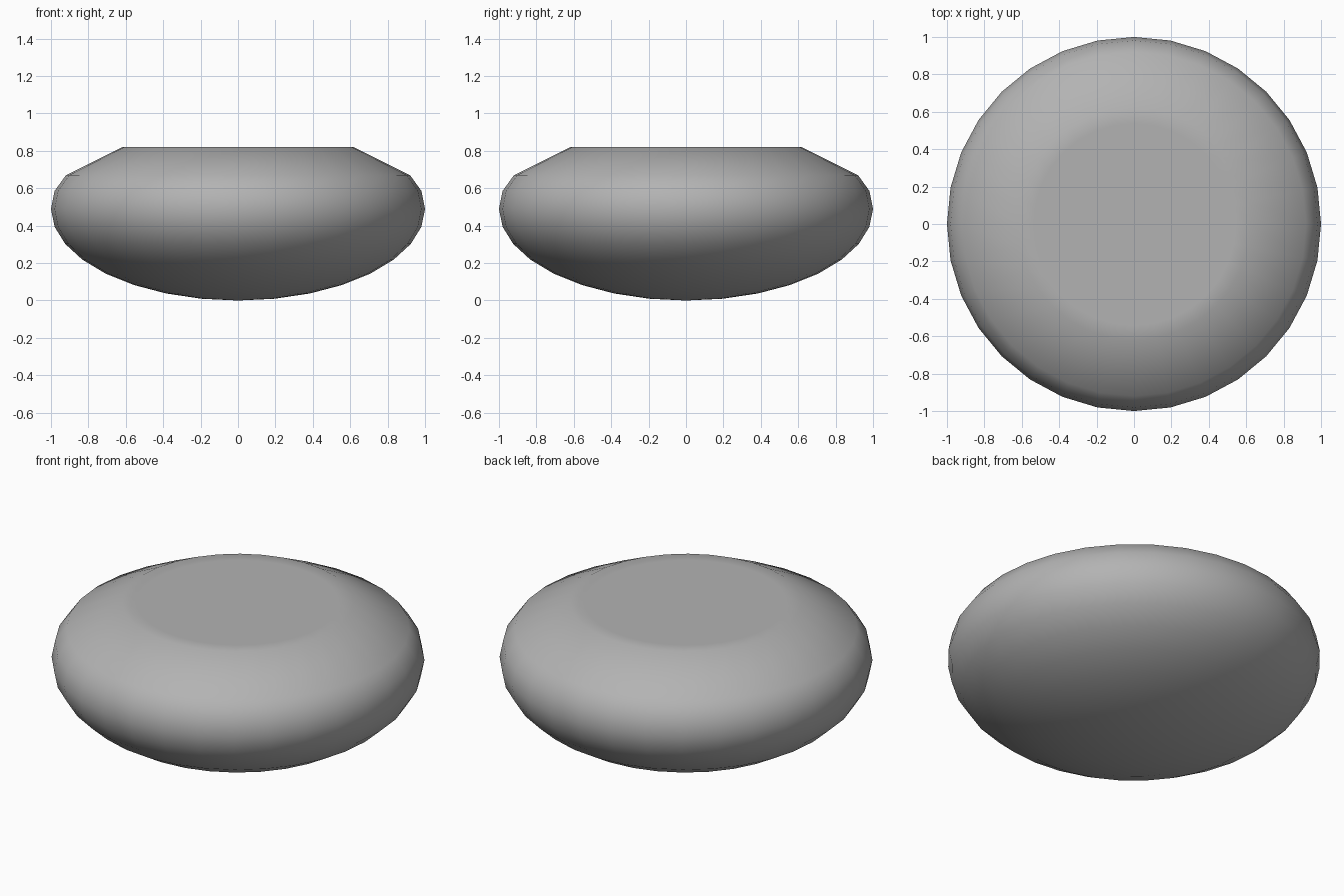
import bpy, bmesh, math

if "Cube" in bpy.data.objects:
    bpy.data.objects.remove(bpy.data.objects["Cube"])

SEGMENTS, HALF_HEIGHT = 32, 0.49

# Profile: squashed sphere rings up to the shoulder, then a sloped rim and flat top
profile = []
for i in range(-7, 2):
    a = math.radians(11.25 * i)
    profile.append((math.cos(a), HALF_HEIGHT * (1 + math.sin(a))))
profile += [(0.92, 0.67), (0.62, 0.82), (0.54, 0.82)]

# Lathe the profile around z
bm = bmesh.new()
rings = []
for r, z in profile:
    rings.append([bm.verts.new((r * math.cos(2 * math.pi * k / SEGMENTS),
                                r * math.sin(2 * math.pi * k / SEGMENTS), z))
                  for k in range(SEGMENTS)])
pole = bm.verts.new((0, 0, 0))
for k in range(SEGMENTS):
    n = (k + 1) % SEGMENTS
    bm.faces.new((pole, rings[0][n], rings[0][k]))
    for low, high in zip(rings, rings[1:]):
        bm.faces.new((low[k], low[n], high[n], high[k]))
bm.faces.new(rings[-1])
bmesh.ops.recalc_face_normals(bm, faces=bm.faces)
for f in bm.faces:
    f.smooth = True

mesh = bpy.data.meshes.new("cushion_body")
bm.to_mesh(mesh)
bm.free()
body = bpy.data.objects.new("cushion_body", mesh)
bpy.context.collection.objects.link(body)

# Dark grey surface
grey = bpy.data.materials.new("dark_grey")
grey.diffuse_color = (0.45, 0.45, 0.45, 1)
grey.use_nodes = True
grey.node_tree.nodes["Principled BSDF"].inputs["Base Color"].default_value = grey.diffuse_color
mesh.materials.append(grey)
